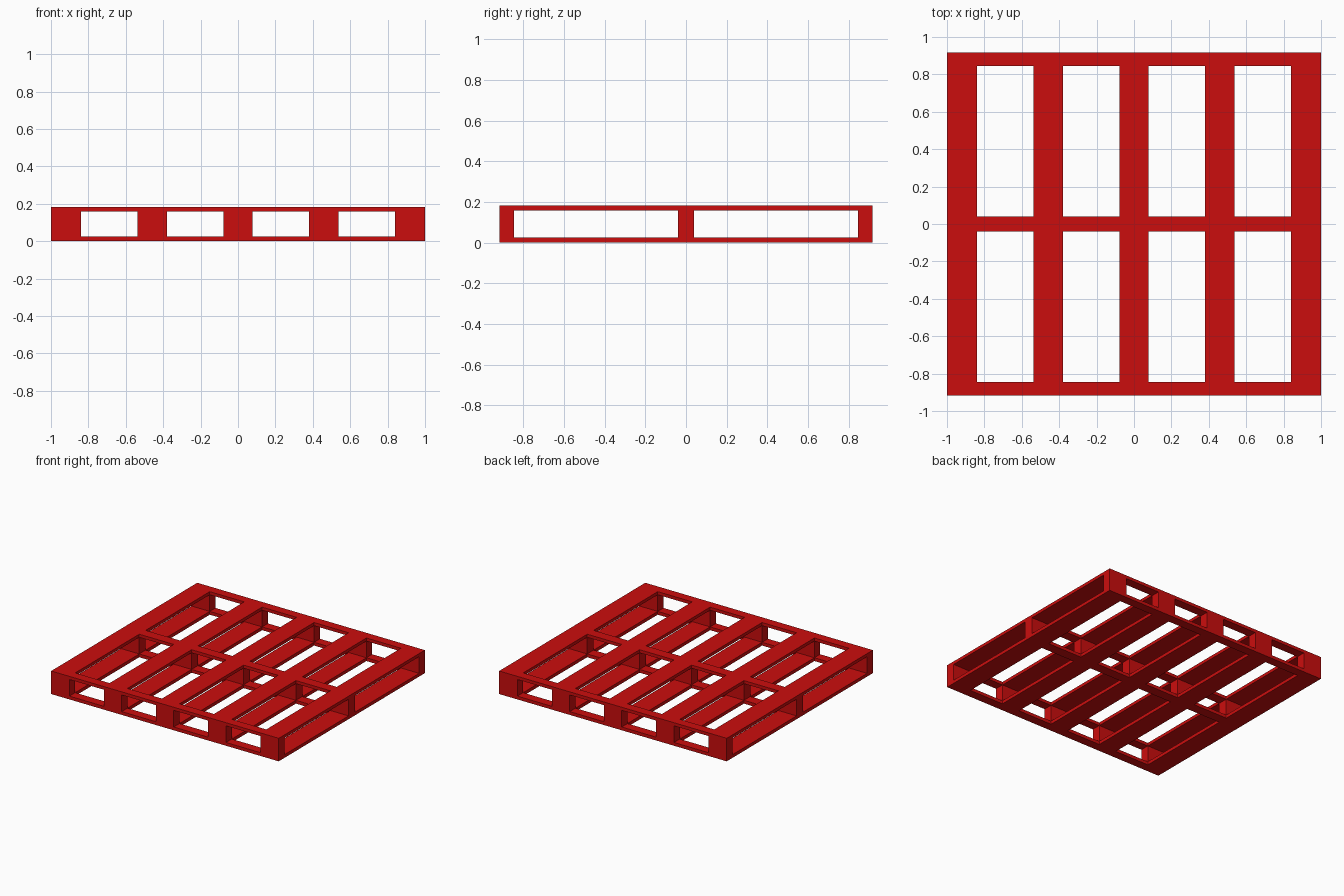
import bpy, bmesh
from mathutils import Vector

if "Cube" in bpy.data.objects:
    bpy.data.objects.remove(bpy.data.objects["Cube"])

# Cut lines: odd strips are openings, even strips are slats / cross boards / decks
XS = [-1, -0.84, -0.537, -0.38, -0.077, 0.077, 0.38, 0.537, 0.84, 1]
YS = [-0.917, -0.845, -0.04, 0.04, 0.845, 0.917]
ZS = [0, 0.026, 0.158, 0.183]
N = (len(XS) - 1, len(YS) - 1, len(ZS) - 1)


def solid(c):
    """Decks are solid on slats or cross boards; the middle layer only where they cross."""
    if any(c[a] < 0 or c[a] >= N[a] for a in range(3)):
        return False
    slat, board = c[0] % 2 == 0, c[1] % 2 == 0
    return (slat and board) if c[2] == 1 else (slat or board)


# One welded shell: both decks joined by fifteen blocks, outer faces only
bm = bmesh.new()
for i in range(N[0]):
    for j in range(N[1]):
        for k in range(N[2]):
            cell = (i, j, k)
            if not solid(cell):
                continue
            for axis in range(3):
                u, v = (axis + 1) % 3, (axis + 2) % 3
                for side in (0, 1):
                    near = list(cell)
                    near[axis] += 2 * side - 1
                    if solid(near):
                        continue
                    corners = [(0, 0), (1, 0), (1, 1), (0, 1)]
                    if side == 0:
                        corners.reverse()
                    verts = []
                    for a, b in corners:
                        p = list(cell)
                        p[axis] += side
                        p[u] += a
                        p[v] += b
                        verts.append(bm.verts.new(Vector((XS[p[0]], YS[p[1]], ZS[p[2]]))))
                    bm.faces.new(verts)
bmesh.ops.remove_doubles(bm, verts=bm.verts, dist=1e-4)

mesh = bpy.data.meshes.new("pallet_frame")
bm.to_mesh(mesh)
bm.free()
pallet = bpy.data.objects.new("pallet_frame", mesh)
bpy.context.collection.objects.link(pallet)

# Red plastic
red = bpy.data.materials.new("red_plastic")
red.diffuse_color = (0.6, 0.004, 0.004, 1)
red.use_nodes = True
red.node_tree.nodes["Principled BSDF"].inputs["Base Color"].default_value = red.diffuse_color
mesh.materials.append(red)
